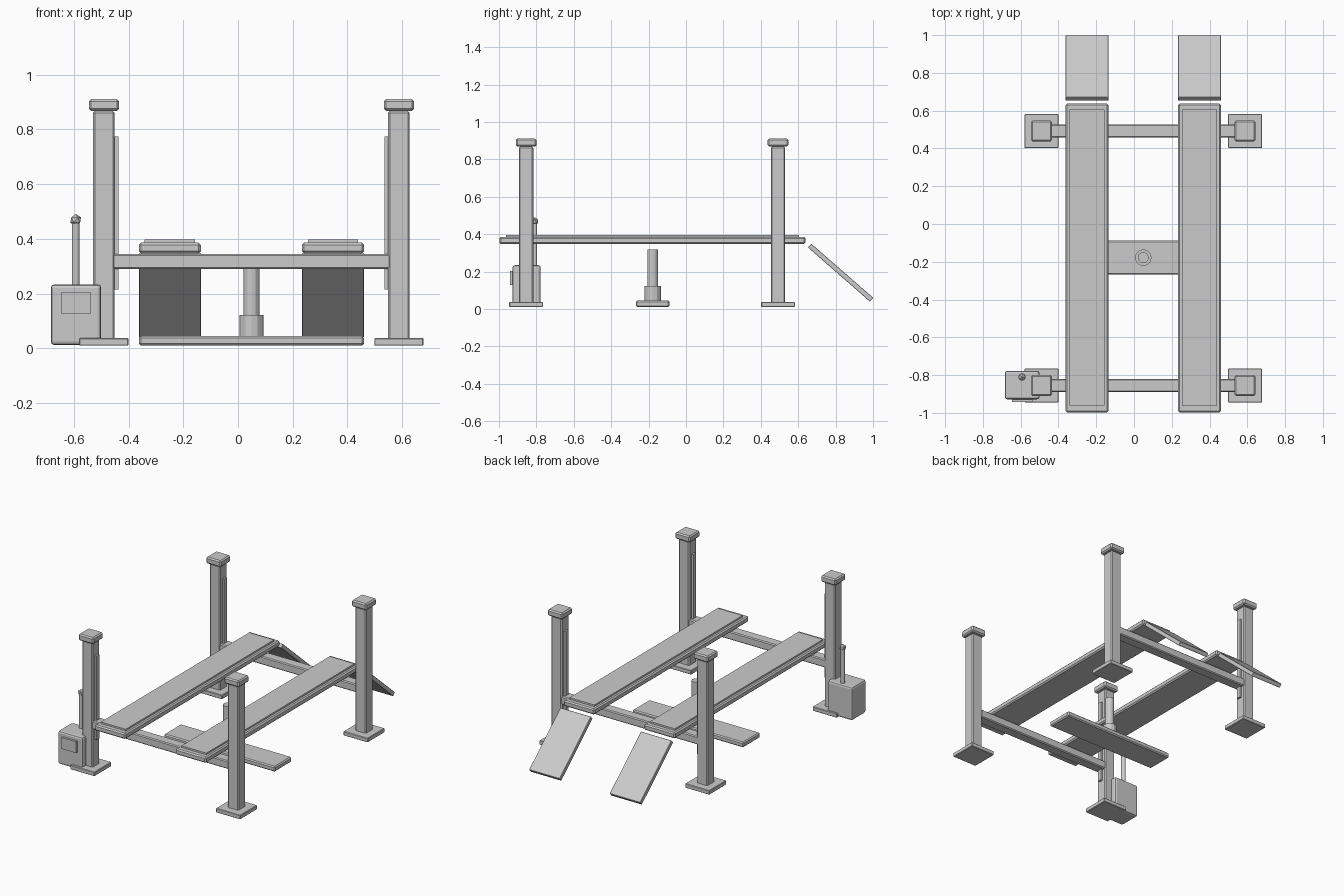
import bpy
from math import atan2, hypot
from mathutils import Vector

if "Cube" in bpy.data.objects:
    bpy.data.objects.remove(bpy.data.objects["Cube"])

CX = 0.049                 # lift centre line (the power unit hangs off the left side)
POST_Y = {"front": -0.855, "rear": 0.492}
SIDES = {"left": -1, "right": 1}
BASE_Z = 0.01


def finish(ob, name, bevel=0.0, segments=1):
    ob.name = name
    if bevel:
        m = ob.modifiers.new("bevel", "BEVEL")
        m.width, m.segments, m.limit_method = bevel, segments, "ANGLE"
    return ob


def box(name, x, y, z, bevel=0.0, segments=1):
    """Box from (min, max) ranges on each axis."""
    lo, hi = Vector((x[0], y[0], z[0])), Vector((x[1], y[1], z[1]))
    bpy.ops.mesh.primitive_cube_add(size=1, location=(lo + hi) / 2)
    ob = bpy.context.object
    ob.scale = hi - lo
    bpy.ops.object.transform_apply(location=False, rotation=False, scale=True)
    return finish(ob, name, bevel, segments)


def around(c, size):
    return (c - size / 2, c + size / 2)


def cylinder(name, x, y, z, r, sides=12, bevel=0.0):
    bpy.ops.mesh.primitive_cylinder_add(vertices=sides, radius=r, depth=z[1] - z[0],
                                        location=(x, y, (z[0] + z[1]) / 2))
    return finish(bpy.context.object, name, bevel)


# Four posts: foot plate, column, cap and inner latch rail
for end, y in POST_Y.items():
    for side, s in SIDES.items():
        x = CX + s * 0.539
        tag = f"{end}_{side}"
        box(f"foot_plate_{tag}", around(x, 0.18), around(y, 0.18), (BASE_Z, 0.038), 0.003)
        box(f"post_{tag}", around(x, 0.079), around(y, 0.077), (0.03, 0.868), 0.007)
        box(f"post_cap_{tag}", around(x, 0.11), around(y, 0.11), (0.868, 0.911), 0.008)
        rail_x = x - s * 0.042
        box(f"latch_rail_{tag}", around(rail_x, 0.022), around(y, 0.028), (0.215, 0.775))
    # Cross beam between the two posts
    box(f"cross_beam_{end}", (CX - 0.508, CX + 0.508), around(y, 0.07), (0.29, 0.345), 0.006)

# Runways with raised tread plates and drive-on ramps
top, foot = Vector((0.661, 0.339)), Vector((0.992, 0.05))
d = foot - top
for side, s in SIDES.items():
    x = CX + s * 0.298
    box(f"runway_{side}", around(x, 0.227), (-0.998, 0.638), (0.347, 0.386), 0.008)
    box(f"tread_plate_{side}", around(x, 0.184), (-0.962, 0.605), (0.38, 0.397))
    ramp = box(f"ramp_{side}", around(x, 0.227), around(0, d.length), around(0, 0.027), 0.002)
    mid = (top + foot) / 2
    ramp.location = (x, mid.x, mid.y)
    ramp.rotation_euler.x = atan2(d.y, d.x)

# Central jack on its floor plate
JY = -0.178
box("jack_plate", (CX - 0.411, CX + 0.411), around(JY, 0.18), (BASE_Z, 0.045), 0.007)
cylinder("jack_collar", CX, JY, (0.04, 0.122), 0.044)
cylinder("jack_ram", CX, JY, (0.1, 0.318), 0.029)

# Power unit with control panel and lever
box("power_unit", (-0.684, -0.5), (-0.928, -0.777), (0.012, 0.234), 0.013, 2)
box("control_panel", (-0.647, -0.538), (-0.942, -0.92), (0.128, 0.204))
cylinder("lever_rod", -0.593, -0.81, (0.21, 0.46), 0.0145)
bpy.ops.mesh.primitive_ico_sphere_add(subdivisions=1, radius=0.022, location=(-0.593, -0.81, 0.469))
finish(bpy.context.object, "lever_knob")
